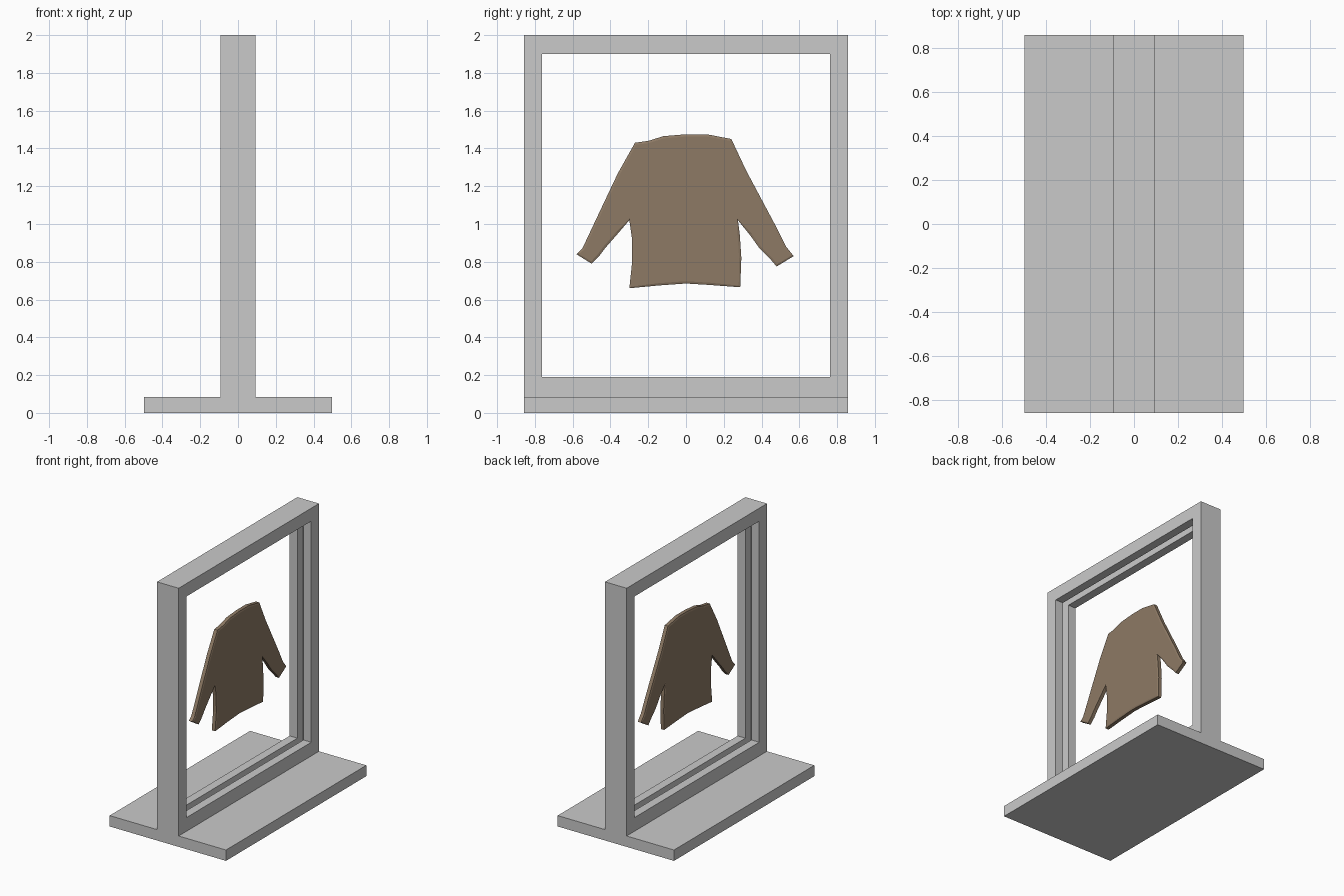
import bpy, bmesh

if "Cube" in bpy.data.objects:
    bpy.data.objects.remove(bpy.data.objects["Cube"])

def material(name, rgb):
    m = bpy.data.materials.new(name)
    m.diffuse_color = (*rgb, 1)
    m.use_nodes = True
    m.node_tree.nodes["Principled BSDF"].inputs["Base Color"].default_value = m.diffuse_color
    return m

GREY = material("stone grey", (0.59, 0.59, 0.59))
BROWN = material("wool brown", (0.27, 0.195, 0.13))

def finish(bm, name, mat):
    bmesh.ops.recalc_face_normals(bm, faces=bm.faces)
    me = bpy.data.meshes.new(name)
    bm.to_mesh(me)
    bm.free()
    me.materials.append(mat)
    ob = bpy.data.objects.new(name, me)
    bpy.context.collection.objects.link(ob)
    return ob

HALF_Y, BASE_Z, TOP_Z = 0.8575, 0.084, 2.0

# flat base slab
bm = bmesh.new()
bmesh.ops.create_cube(bm, size=1)
for v in bm.verts:
    v.co.x *= 0.995
    v.co.y *= 2 * HALF_Y
    v.co.z = (v.co.z + 0.5) * BASE_Z
finish(bm, "base", GREY)

# upright frame: a grooved section swept round a rectangle
# section points: (fraction from outer edge to opening, x)
D, G = 0.0925, 0.026
section = [(0, -D), (1, -D), (1, -G), (0.3, -G), (0.3, G), (1, G), (1, D), (0, D)]
outer = [(-HALF_Y, BASE_Z), (HALF_Y, BASE_Z), (HALF_Y, TOP_Z), (-HALF_Y, TOP_Z)]
inner = [(-0.763, 0.19), (0.763, 0.19), (0.763, 1.9), (-0.763, 1.9)]
bm = bmesh.new()
rings = []
for (oy, oz), (iy, iz) in zip(outer, inner):
    rings.append([bm.verts.new((x, oy + (iy - oy) * t, oz + (iz - oz) * t))
                  for t, x in section])
n = len(section)
for k in range(4):
    a, b = rings[k], rings[(k + 1) % 4]
    for i in range(n):
        j = (i + 1) % n
        bm.faces.new((a[i], a[j], b[j], b[i]))
finish(bm, "display_frame", GREY)

# sweater: outline (y, z) extruded to a thin slab with softened rims
outline = [(-.58, .84), (-.55, .87), (-.53, .91), (-.45, 1.08), (-.36, 1.27),
           (-.27, 1.43), (-.20, 1.44), (-.12, 1.465), (0, 1.475), (.11, 1.475),
           (.24, 1.45), (.32, 1.28), (.40, 1.13), (.48, .98), (.53, .88),
           (.57, .83), (.48, .775), (.45, .81), (.39, .87), (.34, .94),
           (.275, 1.02), (.285, .94), (.293, .82), (.287, .665), (.13, .677),
           (0, .685), (-.14, .675), (-.30, .66), (-.285, .80), (-.287, .93),
           (-.30, 1.02), (-.36, .95), (-.43, .87), (-.46, .83), (-.50, .79)]
T = 0.014
bm = bmesh.new()
back = [bm.verts.new((-T, y, z)) for y, z in outline]
front = [bm.verts.new((T, y, z)) for y, z in outline]
caps = [bm.faces.new(back), bm.faces.new(front)]
n = len(outline)
for i in range(n):
    j = (i + 1) % n
    bm.faces.new((back[i], back[j], front[j], front[i]))
bmesh.ops.recalc_face_normals(bm, faces=bm.faces)
bmesh.ops.inset_individual(bm, faces=caps, thickness=0.012, depth=0.004)
bmesh.ops.triangulate(bm, faces=[f for f in bm.faces if len(f.verts) > 4])
finish(bm, "sweater", BROWN)
